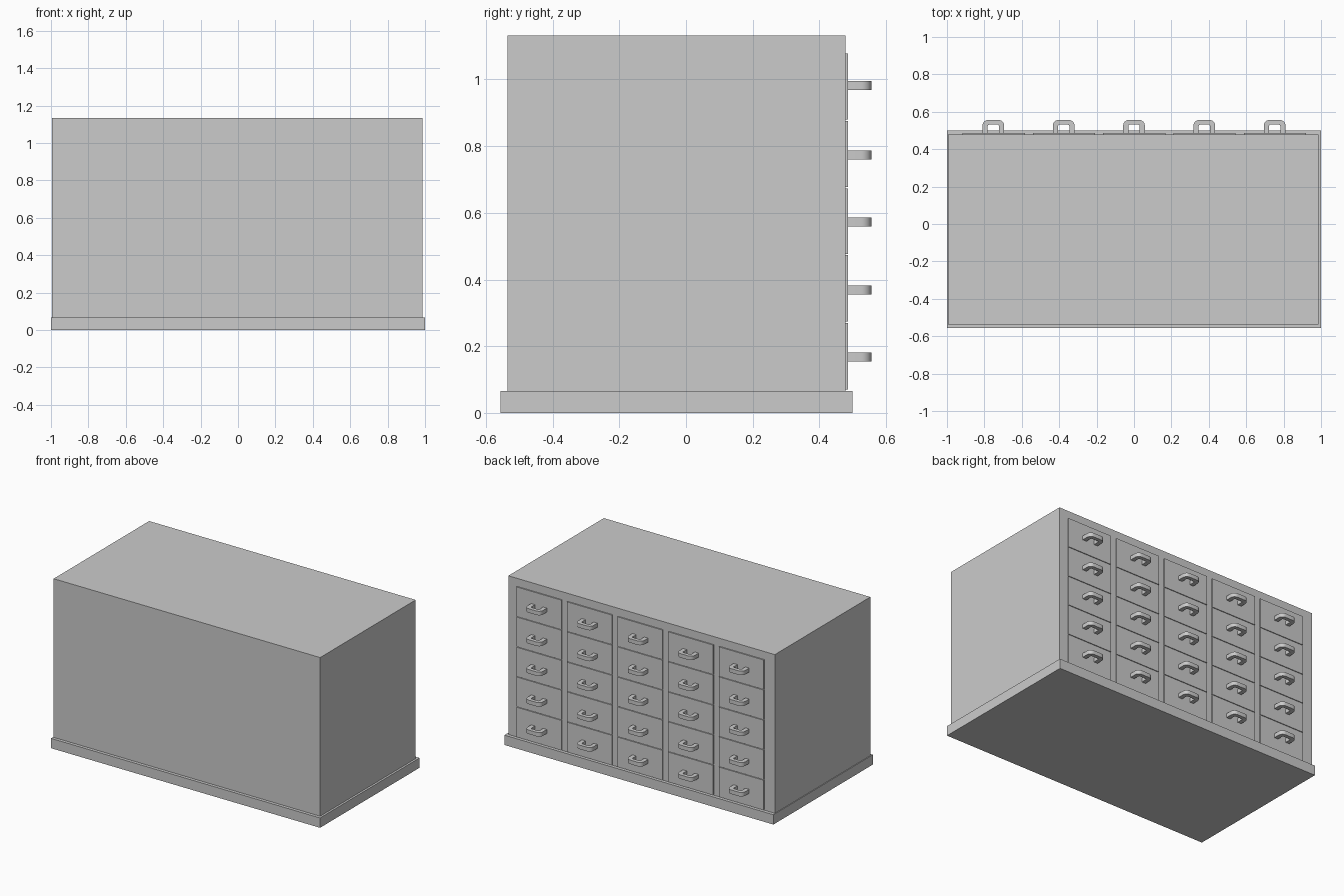
import bpy, bmesh
from math import sin, cos, pi

if "Cube" in bpy.data.objects:
    bpy.data.objects.remove(bpy.data.objects["Cube"])


def box(name, x0, x1, y0, y1, z0, z1):
    bm = bmesh.new()
    bmesh.ops.create_cube(bm, size=1)
    for v in bm.verts:
        v.co.x = x1 if v.co.x > 0 else x0
        v.co.y = y1 if v.co.y > 0 else y0
        v.co.z = z1 if v.co.z > 0 else z0
    return finish(name, bm)


def finish(name, bm):
    bmesh.ops.recalc_face_normals(bm, faces=bm.faces)
    mesh = bpy.data.meshes.new(name)
    bm.to_mesh(mesh)
    bm.free()
    ob = bpy.data.objects.new(name, mesh)
    bpy.context.collection.objects.link(ob)
    return ob


def rounded_u(half, depth, r, n=6):
    # U-shaped path: left foot, two rounded corners, right foot
    pts = [(-half, 0)]
    for cx, start in ((-half + r, pi), (half - r, pi / 2)):
        for i in range(n + 1):
            a = start - i / n * pi / 2
            pts.append((cx + r * cos(a), depth - r + r * sin(a)))
    return pts + [(half, 0)]


def handle_mesh():
    # flat bar bent into a pull: outer and inner outlines bridged, extruded in z
    outer = rounded_u(0.058, 0.071, 0.03)
    inner = rounded_u(0.030, 0.046, 0.008)
    bm = bmesh.new()
    rings = [[bm.verts.new((x, y, z)) for x, y in path]
             for path, z in ((outer, -0.0135), (outer, 0.0135), (inner, 0.0135), (inner, -0.0135))]
    for k in range(4):
        a, b = rings[k], rings[(k + 1) % 4]
        for i in range(len(a) - 1):
            bm.faces.new((a[i], a[i + 1], b[i + 1], b[i]))
    for i in (0, -1):
        bm.faces.new([r[i] for r in rings])
    ob = finish("handle", bm)
    bpy.context.view_layer.objects.active = ob
    ob.select_set(True)
    bpy.ops.object.shade_smooth_by_angle()
    mesh = ob.data
    bpy.data.objects.remove(ob)
    return mesh


# plinth and carcass
box("plinth", -1, 1, -0.557, 0.5, 0, 0.066)
box("cabinet_body", -0.995, 0.986, -0.536, 0.478, 0.066, 1.132)

# five columns by five rows of drawer fronts with pulls
pull = handle_mesh()
row_z = (0.167, 0.368, 0.573, 0.774, 0.982)
edges = (0.068, 0.272, 0.475, 0.675, 0.878, 1.08)
for c in range(5):
    x = (c - 2) * 0.376
    for r in range(5):
        box(f"drawer_front_{c}_{r}", x - 0.165, x + 0.168, 0.46, 0.486,
            edges[r] + 0.002, edges[r + 1] - 0.002)
        h = bpy.data.objects.new(f"handle_{c}_{r}", pull)
        h.location = (x, 0.485, row_z[r])
        bpy.context.collection.objects.link(h)
